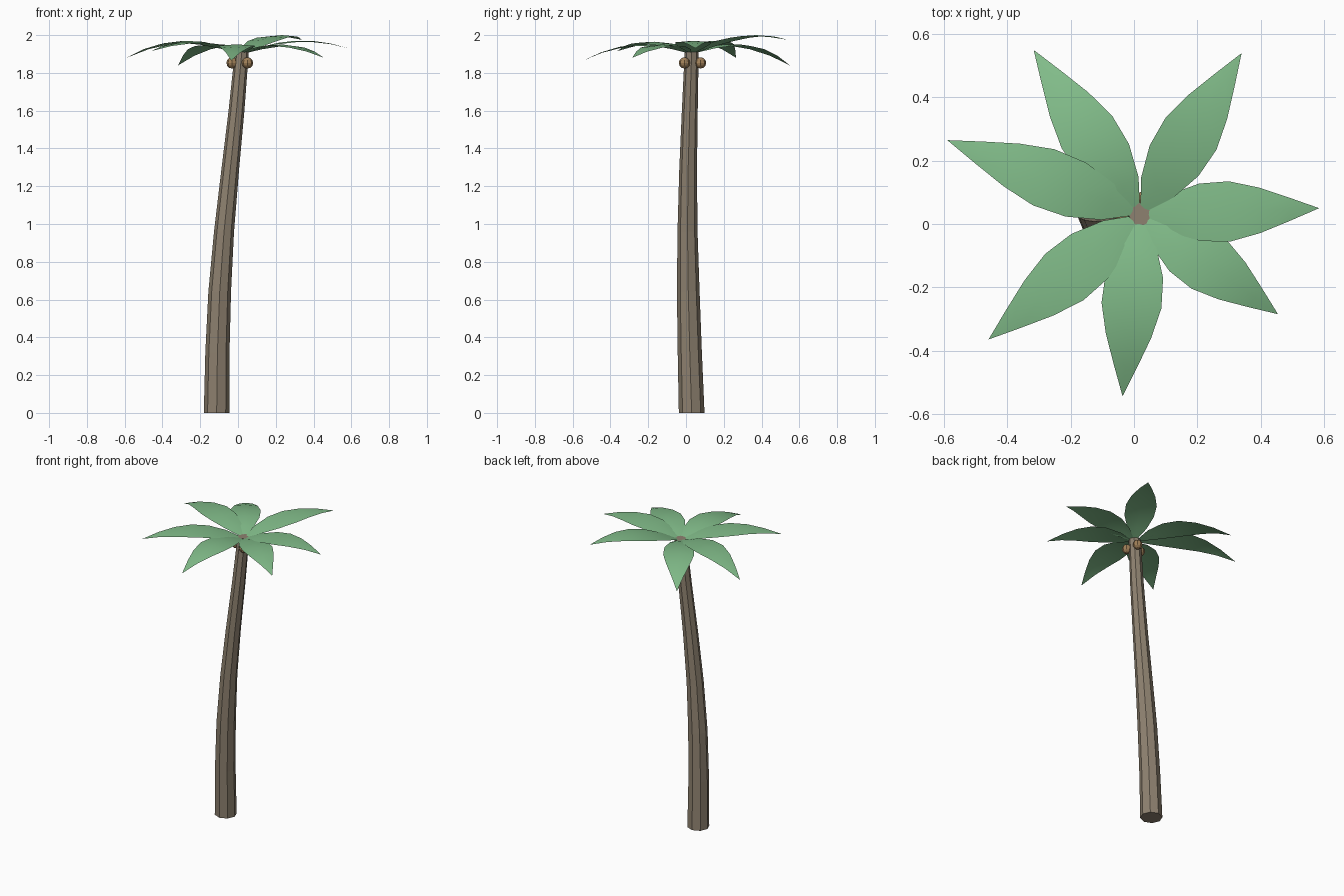
import bpy, bmesh, math
from mathutils import Vector

if "Cube" in bpy.data.objects:
    bpy.data.objects.remove(bpy.data.objects["Cube"])


def material(name, rgb):
    m = bpy.data.materials.new(name)
    m.diffuse_color = (*rgb, 1)
    m.use_nodes = True
    m.node_tree.nodes["Principled BSDF"].inputs["Base Color"].default_value = m.diffuse_color
    return m


def finish(name, bm, mat, smooth=False):
    me = bpy.data.meshes.new(name)
    bm.normal_update()
    bm.to_mesh(me)
    bm.free()
    me.materials.append(mat)
    for p in me.polygons:
        p.use_smooth = smooth
    ob = bpy.data.objects.new(name, me)
    bpy.context.collection.objects.link(ob)
    return ob


bark = material("bark", (0.27, 0.22, 0.16))
green = material("leaf_green", (0.22, 0.50, 0.25))
husk = material("husk_brown", (0.36, 0.22, 0.10))

# Trunk: eight-sided tapering rings along a gentle lean
path = [(-0.113, 0.03, 0.0, 0.068), (-0.109, 0.02, 0.32, 0.064),
        (-0.097, 0.012, 0.64, 0.060), (-0.074, 0.008, 0.96, 0.053),
        (-0.042, 0.011, 1.28, 0.047), (-0.008, 0.02, 1.60, 0.042),
        (0.02, 0.03, 1.91, 0.037)]
SIDES = 8
bm = bmesh.new()
rings = []
for x, y, z, r in path:
    rings.append([bm.verts.new((x + r * math.cos(math.tau * i / SIDES),
                                y + r * math.sin(math.tau * i / SIDES), z))
                  for i in range(SIDES)])
for a, b in zip(rings, rings[1:]):
    for i in range(SIDES):
        j = (i + 1) % SIDES
        bm.faces.new((a[i], a[j], b[j], b[i]))
bm.faces.new(rings[0][::-1])
bm.faces.new(rings[-1])
finish("trunk", bm, bark)

# Leaves: pointed blades that rise from the crown and droop to the tip
CROWN = Vector((0.02, 0.03, 1.90))
HALF_WIDTHS = [0, 0.06, 0.091, 0.095, 0.072, 0.037, 0]


def leaf(name, tip, rise):
    span = Vector(tip) - CROWN
    side = Vector((-span.y, span.x, 0)).normalized()
    bm = bmesh.new()
    rows = []
    n = len(HALF_WIDTHS) - 1
    for k, w in enumerate(HALF_WIDTHS):
        t = k / n
        p = CROWN + Vector((span.x * t, span.y * t,
                            rise * t + (span.z - rise) * t * t))
        if w == 0:
            rows.append([bm.verts.new(p)] * 3)
        else:
            drop = Vector((0, 0, -0.08 * w))
            rows.append([bm.verts.new(p - side * w + drop), bm.verts.new(p),
                         bm.verts.new(p + side * w + drop)])
    for a, b in zip(rows, rows[1:]):
        for i in (0, 1):
            corners = list(dict.fromkeys((a[i], b[i], b[i + 1], a[i + 1])))
            bm.faces.new(corners)
    finish(name, bm, green, smooth=True)


leaves = [((0.585, 0.05, 1.93), 0.25), ((0.34, 0.54, 1.975), 0.30),
          ((-0.317, 0.55, 1.84), 0.26), ((-0.59, 0.265, 1.88), 0.30),
          ((-0.46, -0.365, 1.915), 0.245), ((-0.036, -0.545, 1.865), 0.24),
          ((0.455, -0.285, 1.88), 0.22)]
for n, (tip, rise) in enumerate(leaves, 1):
    leaf(f"leaf_{n}", tip, rise)

# Coconuts: three small faceted balls under the crown
for n in range(3):
    a = math.radians(-50 + 120 * n)
    bm = bmesh.new()
    bmesh.ops.create_uvsphere(bm, u_segments=8, v_segments=6, radius=0.03)
    bmesh.ops.translate(bm, verts=bm.verts, vec=(0.018 + 0.05 * math.cos(a),
                                                 0.03 + 0.05 * math.sin(a), 1.853))
    finish(f"coconut_{n + 1}", bm, husk)
